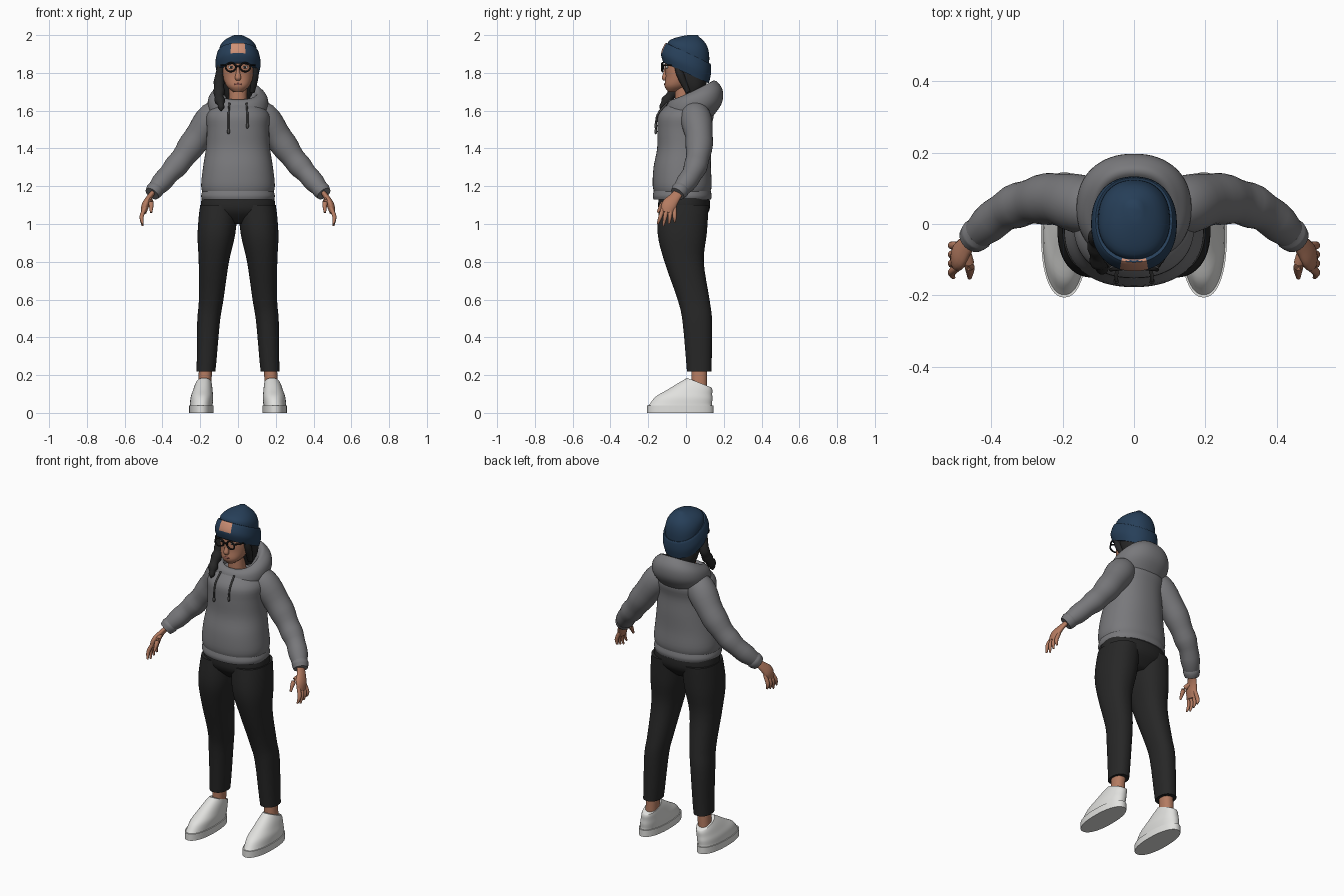
import bpy, bmesh, math
from mathutils import Vector

cube = bpy.data.objects.get("Cube")
if cube:
    bpy.data.objects.remove(cube)


def material(name, red, green, blue):
    mat = bpy.data.materials.new(name)
    mat.use_nodes = True
    mat.diffuse_color = (red, green, blue, 1)
    for node in mat.node_tree.nodes:
        if node.type == 'BSDF_PRINCIPLED':
            node.inputs["Base Color"].default_value = mat.diffuse_color
    return mat


GREY = material("hoodie grey", .19, .19, .2)
BLACK = material("trouser black", .02, .02, .02)
NAVY = material("hat navy", .02, .05, .1)
SKIN = material("skin", .46, .2, .12)
WHITE = material("shoe white", .75, .75, .73)
HAIR = material("hair dark", .02, .02, .02)
TAN = material("patch tan", .62, .28, .18)
FRAME = material("frame black", .01, .01, .01)
CORD = material("cord grey", .07, .07, .07)
LIP = material("lip", .3, .1, .08)


def spline(rows, steps=4):
    """Smooth interpolation through rows of numbers, with the fraction travelled."""
    rows = [Vector(row) for row in rows]
    last = len(rows) - 1
    samples = []
    for i in range(last):
        start, end = rows[i], rows[i + 1]
        leave = (end - rows[max(i - 1, 0)]) / 2
        arrive = (rows[min(i + 2, last)] - start) / 2
        for k in range(steps):
            t = k / steps
            point = start + leave * t
            point += (3 * (end - start) - 2 * leave - arrive) * t ** 2
            point += (2 * (start - end) + leave + arrive) * t ** 3
            samples.append((point, (i + t) / last))
    return samples + [(rows[last], 1)]


def blend(pair, t):
    return pair[0] + (pair[1] - pair[0]) * t


def finish(ob, name, mat):
    ob.name = name
    ob.data.materials.append(mat)
    ob.data.shade_smooth()
    ob.data.set_sharp_from_angle(angle=math.radians(50))
    return ob


def skin_rings(name, rings, mat):
    """Join rings of points into a closed smooth body."""
    bm = bmesh.new()
    loops = [[bm.verts.new(point) for point in ring] for ring in rings]
    for lower, upper in zip(loops, loops[1:]):
        for j in range(len(lower)):
            bm.faces.new((lower[j - 1], lower[j], upper[j], upper[j - 1]))
    bm.faces.new(loops[0])
    bm.faces.new(loops[-1])
    bmesh.ops.recalc_face_normals(bm, faces=bm.faces)
    mesh = bpy.data.meshes.new(name)
    bm.to_mesh(mesh)
    bm.free()
    ob = bpy.data.objects.new(name, mesh)
    bpy.context.collection.objects.link(ob)
    return finish(ob, name, mat)


def rounded(value):
    """Slightly squared circle coordinate."""
    return math.copysign(abs(value) ** .9, value)


def loft(name, rows, mat, s=1, x=(0, 0), depth=(1, 1), tilt=(0, 0), sides=64):
    """Rows are y, z, half width; the pairs run from the first row to the last."""
    rings = []
    for (y, z, radius), t in spline(rows):
        ring = []
        for j in range(sides):
            angle = math.tau * j / sides
            across, back = rounded(math.cos(angle)), rounded(math.sin(angle))
            ring.append((s * (blend(x, t) + radius * across),
                         y + radius * blend(depth, t) * back,
                         z + blend(tilt, t) * back))
        rings.append(ring)
    return skin_rings(name, rings, mat)


def tube(name, rows, mat, s=1, flat=1, wrinkle=0, sides=20):
    """Rows are x, y, z, radius along a path."""
    samples = spline(rows)
    last = len(samples) - 1
    rings = []
    for i, (point, t) in enumerate(samples):
        ahead, behind = samples[min(i + 1, last)][0], samples[max(i - 1, 0)][0]
        along = (ahead - behind).to_3d().normalized()
        guide = Vector((0, 0, 1)) if abs(along.y) > .8 else Vector((0, 1, 0))
        across = along.cross(guide).normalized()
        up = along.cross(across)
        radius = point[3] * (1 + wrinkle * t * math.sin(i * 1.5))
        ring = []
        for j in range(sides):
            angle = math.tau * j / sides
            spot = point.to_3d() + radius * (across * flat * math.cos(angle) + up * math.sin(angle))
            ring.append((s * spot.x, spot.y, spot.z))
        rings.append(ring)
    return skin_rings(name, rings, mat)


def ball(name, location, scale, mat):
    bpy.ops.mesh.primitive_uv_sphere_add(segments=20, ring_count=12, location=location)
    bpy.context.object.scale = scale
    finish(bpy.context.object, name, mat)


# Hoodie body, hem and hood
loft("hoodie_body", [(-.02, 1.15, .18), (-.02, 1.2, .195), (-.02, 1.3, .185), (-.01, 1.4, .17),
                     (-.01, 1.5, .165), (0, 1.58, .165), (.01, 1.64, .11)], GREY, depth=(.78, .9))
loft("hoodie_hem", [(-.02, 1.13, .19), (-.02, 1.15, .195), (-.02, 1.18, .187)], GREY, depth=(.8, .8))
loft("hood", [(.01, 1.56, .14), (.04, 1.62, .16), (.05, 1.67, .155), (.05, 1.7, .13),
              (.04, 1.7, .1), (.01, 1.6, .07)], GREY, depth=(.9, 1), tilt=(0, .07))

# Trouser seat
loft("trouser_seat", [(-.01, 1, .1), (-.01, 1.07, .19), (-.01, 1.15, .19)], BLACK, depth=(.7, .7))

for s, side in ((1, "left"), (-1, "right")):
    # Sleeves and cuffs
    tube(side + "_sleeve", [(.07, .03, 1.6, .05), (.13, .05, 1.57, .08), (.22, .07, 1.45, .073),
                            (.3, .06, 1.34, .063), (.37, .03, 1.26, .056), (.44, -.03, 1.18, .045)],
         GREY, s, wrinkle=.07, sides=32)
    tube(side + "_cuff", [(.43, -.02, 1.2, .04), (.44, -.03, 1.18, .047), (.455, -.045, 1.16, .04)], GREY, s)

    # Hands with four fingers and a thumb
    tube(side + "_palm", [(.44, -.03, 1.18, .025), (.47, -.06, 1.14, .03), (.49, -.09, 1.1, .04),
                          (.5, -.1, 1.06, .03)], SKIN, s, flat=.5)
    for i in range(4):
        y = -.06 - .02 * i
        tip = .99 + .01 * abs(i - 2)
        tube(f"{side}_finger_{i + 1}", [(.49, y, 1.09, .01), (.51, y - .005 * i, 1.04, .011),
                                        (.505, y - .01 * i, tip, .005)], SKIN, s)
    tube(side + "_thumb", [(.47, -.08, 1.13, .014), (.46, -.12, 1.11, .014), (.46, -.15, 1.06, .006)], SKIN, s)

    # Trouser legs
    loft(side + "_trouser_leg", [(-.01, 1.1, .1), (-.02, .95, .1), (-.01, .8, .08), (.04, .6, .065),
                                 (.06, .48, .06), (.07, .22, .05)], BLACK, s, x=(.1, .17), depth=(1.3, 1.3))

    # Ankles and shoes
    loft(side + "_ankle", [(.07, .1, .035), (.07, .25, .035)], SKIN, s, x=(.18, .17), depth=(1.2, 1.2))
    loft(side + "_sole", [(-.03, 0, .065), (-.03, .04, .065)], WHITE, s, x=(.195, .195), depth=(2.7, 2.7))
    loft(side + "_shoe_upper", [(-.03, .04, .06), (-.01, .08, .06), (.02, .11, .054), (.05, .14, .047),
                                (.07, .16, .04)], WHITE, s, x=(.195, .18), depth=(2.8, 1.6), tilt=(0, -.025))

    # Drawstrings
    end = 1.505 + .015 * s
    tube(side + "_drawstring", [(.045, -.1, 1.64, .005), (.05, -.15, 1.58, .005), (.05, -.16, end, .005)], CORD, s)
    ball(side + "_drawstring_tip", (s * .05, -.16, end), (.008, .008, .015), CORD)

    # Eyes and ears
    ball(side + "_eye", (s * .035, -.1, 1.83), (.015, .007, .008), WHITE)
    ball(side + "_iris", (s * .035, -.105, 1.83), (.007, .004, .007), HAIR)
    ball(side + "_ear", (s * .085, -.025, 1.8), (.01, .016, .026), SKIN)

    # Spectacle rims and arms
    bpy.ops.mesh.primitive_torus_add(location=(s * .038, -.125, 1.83), rotation=(math.pi / 2, 0, -s * .1),
                                     major_radius=.027, minor_radius=.005)
    bpy.context.object.scale.y = .85
    finish(bpy.context.object, side + "_spectacle_rim", FRAME)
    tube(side + "_spectacle_arm", [(.066, -.12, 1.84, .005), (.09, -.08, 1.84, .004), (.09, 0, 1.84, .004)],
         FRAME, s)

tube("spectacle_bridge", [(-.012, -.126, 1.835, .004), (.012, -.126, 1.835, .004)], FRAME)

# Head, neck, nose and mouth
loft("head", [(-.07, 1.7, .025), (-.05, 1.73, .06), (-.02, 1.78, .08), (-.01, 1.83, .086), (0, 1.9, .085)],
     SKIN, depth=(1, 1.2))
loft("neck", [(0, 1.58, .055), (-.01, 1.66, .048), (-.01, 1.77, .048)], SKIN)
loft("nose", [(-.11, 1.76, .01), (-.112, 1.775, .016), (-.108, 1.81, .009), (-.105, 1.85, .008)], SKIN)
ball("lips", (0, -.11, 1.74), (.022, .006, .006), LIP)

# Hair, side lock and plait
loft("back_hair", [(.04, 1.66, .06), (.04, 1.72, .09), (.03, 1.78, .1), (.02, 1.85, .1)], HAIR, depth=(.6, .9))
tube("left_hair_lock", [(.085, -.05, 1.85, .014), (.09, -.03, 1.79, .02), (.075, .01, 1.7, .014)], HAIR)
tube("hair_plait", [(-.09, -.05, 1.85, .015), (-.1, -.035, 1.77, .025), (-.1, -.05, 1.72, .028),
                    (-.1, -.09, 1.67, .026), (-.09, -.12, 1.63, .02), (-.09, -.13, 1.6, .006)],
     HAIR, wrinkle=.25)

# Knitted hat with a folded cuff and patch
cuff = loft("hat_cuff", [(0, 1.8, .11), (0, 1.85, .12), (.01, 1.9, .11), (.01, 1.9, .1)], NAVY,
            depth=(1.1, 1.1), tilt=(-.055, -.055))
cuff.data.materials.append(TAN)
for face in cuff.data.polygons:
    spot = face.center
    if spot.y < 0 and abs(spot.x) < .036 and 1.9 < spot.z < 1.957:
        face.material_index = 1
loft("hat_crown", [(.01, 1.87, .1), (.015, 1.93, .098), (.03, 1.97, .07), (.04, 2, .02)], NAVY,
     depth=(1.1, 1.1), tilt=(-.055, 0))
